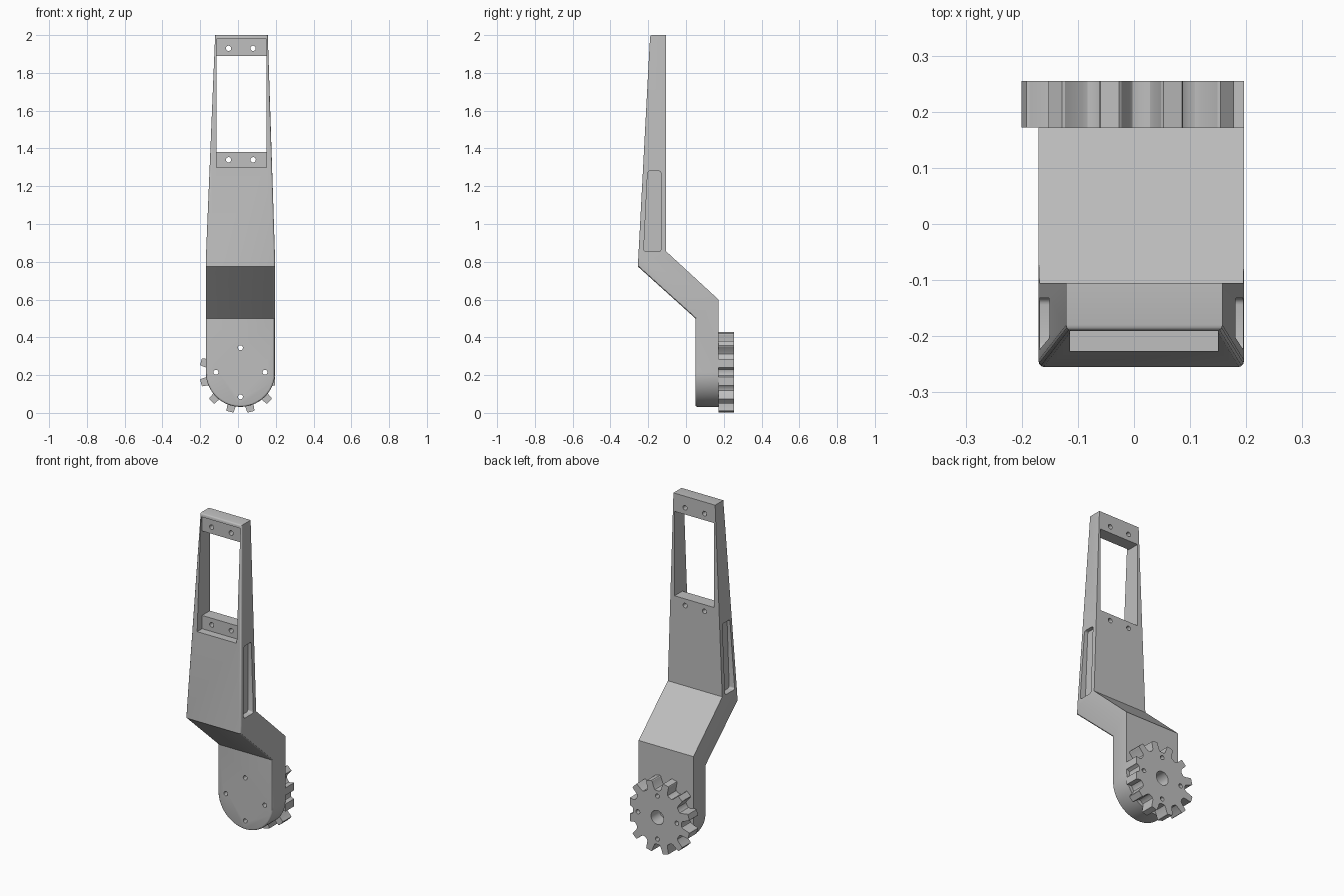
import bpy, bmesh
from math import cos, sin, pi, radians

cube = bpy.data.objects.get("Cube")
if cube:
    bpy.data.objects.remove(cube)

grey = bpy.data.materials.new("plain_grey")
grey.use_nodes = True
grey.diffuse_color = (0.52, 0.52, 0.52, 1)
grey.node_tree.nodes["Principled BSDF"].inputs["Base Color"].default_value = (0.52, 0.52, 0.52, 1)

CX, CZ = 0.013, 0.215      # hub centre
BODY_R = 0.183


def prism(name, pts, axis, lo, hi, round_edges=0):
    """Extrude an outline along x (outline in y,z) or along y (outline in x,z)."""
    bm = bmesh.new()
    place = (lambda p, t: (t, p[0], p[1])) if axis == "x" else (lambda p, t: (p[0], t, p[1]))
    a = [bm.verts.new(place(p, lo)) for p in pts]
    b = [bm.verts.new(place(p, hi)) for p in pts]
    bm.faces.new(a)
    bm.faces.new(b[::-1])
    sides = []
    for i in range(len(pts)):
        j = (i + 1) % len(pts)
        bm.faces.new((a[j], a[i], b[i], b[j]))
        sides.append(bm.edges.get((a[i], b[i])))
    if round_edges:
        bmesh.ops.bevel(bm, geom=sides, offset=round_edges, segments=4,
                        profile=0.5, affect="EDGES")
    bmesh.ops.recalc_face_normals(bm, faces=bm.faces)
    mesh = bpy.data.meshes.new(name)
    bm.to_mesh(mesh)
    bm.free()
    mesh.materials.append(grey)
    obj = bpy.data.objects.new(name, mesh)
    bpy.context.collection.objects.link(obj)
    return obj


def box(name, x0, x1, y0, y1, z0, z1):
    return prism(name, [(x0, z0), (x1, z0), (x1, z1), (x0, z1)], "y", y0, y1)


def hole(x, z, r, y0, y1, n=20):
    ring = [(x + r * cos(2 * pi * i / n), z + r * sin(2 * pi * i / n)) for i in range(n)]
    return prism("hole_cutter", ring, "y", y0, y1)


def combine(obj, tool, operation="DIFFERENCE"):
    """Apply a boolean and discard the tool."""
    mod = obj.modifiers.new("cut", "BOOLEAN")
    mod.operation, mod.object, mod.solver = operation, tool, "EXACT"
    bpy.ops.object.select_all(action="DESELECT")
    bpy.context.view_layer.objects.active = obj
    obj.select_set(True)
    bpy.ops.object.modifier_apply(modifier=mod.name)
    bpy.data.objects.remove(tool)


def smooth(obj, angle):
    bpy.ops.object.select_all(action="DESELECT")
    bpy.context.view_layer.objects.active = obj
    obj.select_set(True)
    bpy.ops.object.shade_smooth_by_angle(angle=radians(angle))


# Arm: bent side profile trimmed by the tapered front outline
arm = prism("bent_arm", [(0.05, -0.1), (0.05, 0.5), (-0.255, 0.775), (-0.19, 2.0),
                         (-0.105, 2.0), (-0.105, 0.855), (0.172, 0.6), (0.172, -0.1)],
            "x", -0.4, 0.4)
arc = [(CX + BODY_R * cos(pi + pi * i / 40), CZ + BODY_R * sin(pi + pi * i / 40))
       for i in range(41)]
outline = arc + [(CX + BODY_R, 0.82), (0.156, 2.05), (-0.119, 2.05), (CX - BODY_R, 0.82)]
combine(arm, prism("outline_trim", outline, "y", -0.6, 0.6), "INTERSECT")

# Rounded rim around the front face
bm = bmesh.new()
bm.from_mesh(arm.data)
bmesh.ops.remove_doubles(bm, verts=bm.verts, dist=0.0001)
rim = []
for e in bm.edges:
    if len(e.link_faces) == 2:
        ny = sorted(f.normal.y for f in e.link_faces)
        if ny[0] < -0.5 and abs(ny[1]) < 0.1:
            rim.append(e)
bmesh.ops.bevel(bm, geom=rim, offset=0.01, segments=3, profile=0.5, affect="EDGES")
bm.to_mesh(arm.data)
bm.free()

# Recess and through window near the top
combine(arm, box("recess_cutter", -0.114, 0.15, -0.4, -0.18, 1.3, 1.98))
combine(arm, box("window_cutter", -0.114, 0.15, -0.4, 0.1, 1.38, 1.89))

# Shallow pockets in both sides
pocket = [(-0.224, 0.855), (-0.132, 0.855), (-0.132, 1.28), (-0.203, 1.28)]
for lo, hi in ((-0.4, -0.132), (0.158, 0.4)):
    combine(arm, prism("pocket_cutter", pocket, "x", lo, hi, 0.012))

# Screw holes in the ledges
for x in (-0.05, 0.08):
    for z in (1.34, 1.93):
        combine(arm, hole(x, z, 0.014, -0.4, 0.1))

# Gear: parallel-sided teeth with rounded gaps, flattened flush with the arm side
TEETH, TIP, ROOT = 12, 0.217, 0.162
tooth = [(ROOT, -12), (ROOT + 0.003, -9.5), (ROOT + 0.012, -7.6), (TIP - 0.004, -5.4),
         (TIP, -4.5), (TIP, 4.5), (TIP - 0.004, 5.4), (ROOT + 0.012, 7.6),
         (ROOT + 0.003, 9.5), (ROOT, 12)]
gear_outline = []
for k in range(TEETH):
    for r, d in tooth:
        t = radians(15 + 360 / TEETH * k + d)
        gear_outline.append((CX + r * cos(t), CZ + r * sin(t)))
gear = prism("gear", gear_outline, "y", 0.172, 0.255)
combine(gear, box("side_trim", CX + BODY_R, 0.5, 0, 0.5, -0.2, 0.8))
combine(gear, hole(CX, CZ, 0.042, 0.1, 0.4, 32))

# Four mounting holes through gear and arm
for k in range(4):
    x, z = CX + 0.13 * cos(pi / 2 * k), CZ + 0.13 * sin(pi / 2 * k)
    for part in (arm, gear):
        combine(part, hole(x, z, 0.013, -0.1, 0.4))

for part in (arm, gear):
    smooth(part, 30)
